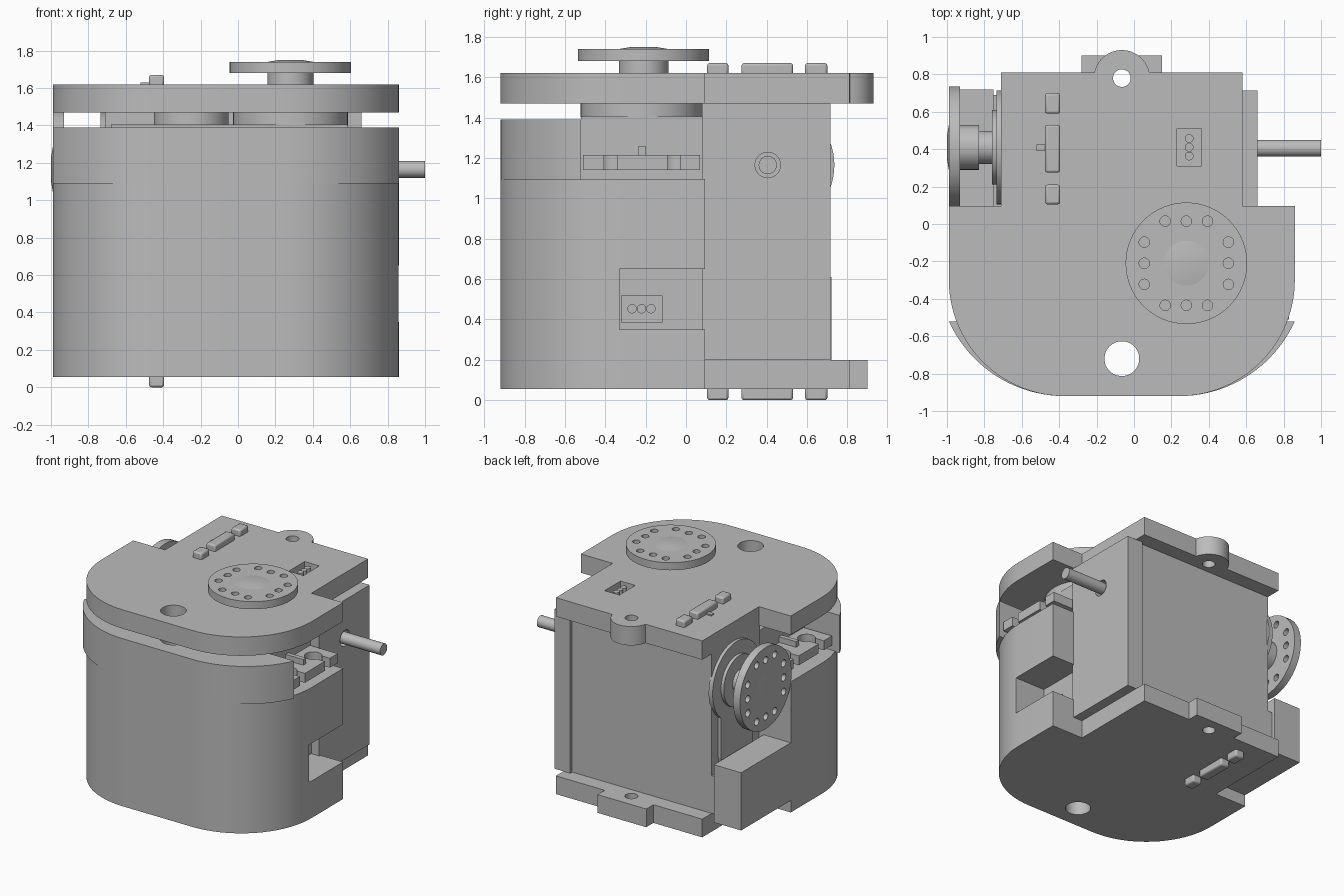
import bpy, bmesh, math
from mathutils import Matrix, Vector

if "Cube" in bpy.data.objects:
    bpy.data.objects.remove(bpy.data.objects["Cube"], do_unlink=True)

grey = bpy.data.materials.new("plain_grey")
grey.use_nodes = True
grey.diffuse_color = (0.5, 0.5, 0.5, 1)
grey.node_tree.nodes["Principled BSDF"].inputs["Base Color"].default_value = (0.5, 0.5, 0.5, 1)
parts = []


def finish(name, bm):
    bmesh.ops.recalc_face_normals(bm, faces=bm.faces)
    mesh = bpy.data.meshes.new(name)
    bm.to_mesh(mesh)
    bm.free()
    mesh.materials.append(grey)
    ob = bpy.data.objects.new(name, mesh)
    bpy.context.scene.collection.objects.link(ob)
    parts.append(ob)
    return ob


def box(name, x, y, z):
    bm = bmesh.new()
    size = Matrix.Diagonal((x[1] - x[0], y[1] - y[0], z[1] - z[0], 1))
    mid = Matrix.Translation((sum(x) / 2, sum(y) / 2, sum(z) / 2))
    bmesh.ops.create_cube(bm, size=1, matrix=mid @ size)
    return finish(name, bm)


def rod(name, start, end, r, r_end=None, sides=48):
    a, b = Vector(start), Vector(end)
    turn = (b - a).to_track_quat("Z", "Y").to_matrix().to_4x4()
    bm = bmesh.new()
    bmesh.ops.create_cone(bm, cap_ends=True, segments=sides, radius1=r,
                          radius2=r if r_end is None else r_end, depth=(b - a).length,
                          matrix=Matrix.Translation((a + b) / 2) @ turn)
    return finish(name, bm)


def prism(name, points, z0, z1):
    bm = bmesh.new()
    face = bm.faces.new([bm.verts.new((x, y, z0)) for x, y in points])
    top = bmesh.ops.extrude_face_region(bm, geom=[face])["geom"]
    bmesh.ops.translate(bm, vec=(0, 0, z1 - z0),
                        verts=[v for v in top if isinstance(v, bmesh.types.BMVert)])
    return finish(name, bm)


def cut(ob, *cutters):
    for c in cutters:
        mod = ob.modifiers.new("cut", "BOOLEAN")
        mod.operation, mod.solver, mod.object = "DIFFERENCE", "EXACT", c
        bpy.context.view_layer.objects.active = ob
        bpy.ops.object.modifier_apply(modifier=mod.name)
        parts.remove(c)
        bpy.data.objects.remove(c, do_unlink=True)


def arc(cx, cy, r, a0, a1, n=20):
    angles = [math.radians(a0 + (a1 - a0) * i / n) for i in range(n + 1)]
    return [(cx + r * math.cos(a), cy + r * math.sin(a)) for a in angles]


# Shared outlines
LEFT, RIGHT, STEP = -0.99, 0.86, 0.095
HOLE_X = -0.065
front_curve = arc(-0.37, -0.30, 0.62, 180, 270) + arc(0.24, -0.30, 0.62, 270, 360)
rear_right = [(RIGHT, STEP), (0.58, STEP), (0.58, 0.81)]
rear_left = [(-0.71, 0.81), (-0.71, STEP), (LEFT, STEP)]
round_tab = arc(HOLE_X, 0.78, 0.15, 12, 168)
square_tab = [(0.15, 0.81), (0.15, 0.9), (-0.28, 0.9), (-0.28, 0.81)]


def front_hole():
    return rod("hole", (HOLE_X, -0.72, -1), (HOLE_X, -0.72, 3), 0.093)


def tab_hole():
    return rod("hole", (HOLE_X, 0.78, -1), (HOLE_X, 0.78, 3), 0.047)


# Top plate with its socket and pins
top_plate = prism("top_plate", front_curve + rear_right + round_tab + rear_left, 1.47, 1.62)
cut(top_plate, front_hole(), tab_hole(),
    box("socket", (0.23, 0.36), (0.31, 0.51), (1.54, 1.7)))

# Base flange and front housing with a side pocket
base_flange = prism("base_flange", front_curve + rear_right + square_tab + rear_left, 0.055, 0.2)
cut(base_flange, front_hole(), tab_hole())
housing = prism("front_housing", front_curve + [(RIGHT, STEP), (LEFT, STEP)], 0.2, 1.095)
cut(housing, front_hole(),
    box("pocket", (0.59, 1), (-0.33, 0.3), (0.35, 0.65)),
    box("socket", (0.5, 0.7), (-0.32, -0.12), (0.385, 0.52)))
for i in (-1, 0, 1):
    rod("top_pin", (0.295, 0.41 + i * 0.047, 1.53), (0.295, 0.41 + i * 0.047, 1.61), 0.023, sides=20)
    rod("side_pin", (0.49, -0.22 + i * 0.047, 0.453), (0.58, -0.22 + i * 0.047, 0.453), 0.023, sides=20)

# Raised rim around the front
rim_start = math.degrees(math.asin(0.28 / 0.68))
rim = prism("front_rim", arc(-0.37, -0.24, 0.68, 180 + rim_start, 270)
            + arc(0.24, -0.24, 0.68, 270, 360 - rim_start), 1.09, 1.39)
cut(rim, front_hole())

# Front motor: case, rounded lid and slotted mounting ears
box("front_motor_case", (-0.68, 0.585), (-0.52, 0.09), (1.05, 1.405))
rod("front_motor_lid", (0.28, -0.215, 1.4), (0.28, -0.215, 1.47), 0.307)
rod("front_motor_small_lid", (-0.25, -0.215, 1.4), (-0.25, -0.215, 1.47), 0.2)
for side, x0, x1 in (("left", 0.58, 0.83), ("right", -0.93, -0.67)):
    ear = box("front_ear_" + side, (x0, x1), (-0.51, 0.07), (1.14, 1.215))
    mid = (x0 + x1) / 2
    edge = x1 if side == "left" else x0
    for y in (-0.375, -0.06):
        cut(ear, rod("hole", (mid, y, 1), (mid, y, 1.4), 0.065, sides=32),
            box("slot", sorted((mid, edge + (edge - mid))), (y - 0.032, y + 0.032), (1, 1.4)))
    inner = x0 if side == "left" else x1 - 0.16
    box("ear_rib_" + side, (inner, inner + 0.16), (-0.235, -0.2), (1.2, 1.26))

# Rear motor: back panel, side wall, rounded lid and lower side block
box("rear_motor_case", (-0.71, 0.53), (0.08, 0.69), (0.19, 1.48))
wall = box("rear_side_wall", (0.52, 0.66), (0.08, 0.715), (0.2, 1.47))
cut(wall, rod("hole", (0.55, 0.405, 1.165), (0.8, 0.405, 1.165), 0.063))
rod("side_axle", (0.53, 0.405, 1.165), (1.0, 0.405, 1.165), 0.045)
rod("rear_motor_lid", (-0.735, 0.41, 1.165), (-0.7, 0.41, 1.165), 0.305)
rod("rear_motor_small_lid", (-0.735, 0.41, 0.635), (-0.7, 0.41, 0.635), 0.2)
box("rear_lid_bridge", (-0.735, -0.7), (0.21, 0.61), (0.635, 1.165))
box("side_block", (LEFT, -0.75), (STEP - 0.01, 0.72), (0.15, 0.61))
box("side_block_join", (-0.76, -0.7), (STEP - 0.01, 0.69), (0.2, 0.5))

# Rear motor ears poking through the plates
for name, z in (("top", (1.6, 1.67)), ("bottom", (0.0, 0.07))):
    for y in ((0.105, 0.21), (0.275, 0.53), (0.59, 0.7)):
        clip = box(name + "_ear", (-0.475, -0.395), y, z)
        bev = clip.modifiers.new("rounding", "BEVEL")
        bev.width, bev.segments = 0.012, 2
box("top_ear_rib", (-0.52, -0.47), (0.39, 0.425), (1.6, 1.63))


# Round output horns with a square ring of screw holes
def horn(name, origin, out, u, v):
    o, n, u, v = Vector(origin), Vector(out), Vector(u), Vector(v)
    disc = rod(name + "_disc", o, o + n * 0.06, 0.325, sides=64)
    rod(name + "_cap", o + n * 0.055, o + n * 0.07, 0.15, 0.06)
    for i in (-0.113, 0, 0.113):
        for a, b in ((i, 0.225), (i, -0.225), (0.225, i), (-0.225, i)):
            p = o + u * a + v * b
            cut(disc, rod("hole", p - n * 0.1, p + n * 0.2, 0.028, sides=20))


horn("top_horn", (0.28, -0.21, 1.68), (0, 0, 1), (1, 0, 0), (0, 1, 0))
rod("top_horn_shaft", (0.28, -0.21, 1.6), (0.28, -0.21, 1.69), 0.123)
horn("side_horn", (-0.93, 0.41, 1.165), (-1, 0, 0), (0, 1, 0), (0, 0, 1))
for label, x0, x1, r in (("hub", -0.94, -0.83, 0.12), ("shaft", -0.84, -0.75, 0.088),
                         ("collar", -0.76, -0.73, 0.2)):
    rod("side_horn_" + label, (x0, 0.41, 1.165), (x1, 0.41, 1.165), r)

# Smooth curved walls, keep edges sharp
bpy.ops.object.select_all(action="DESELECT")
for ob in parts:
    ob.select_set(True)
bpy.context.view_layer.objects.active = parts[0]
bpy.ops.object.shade_smooth_by_angle(angle=math.radians(30))
